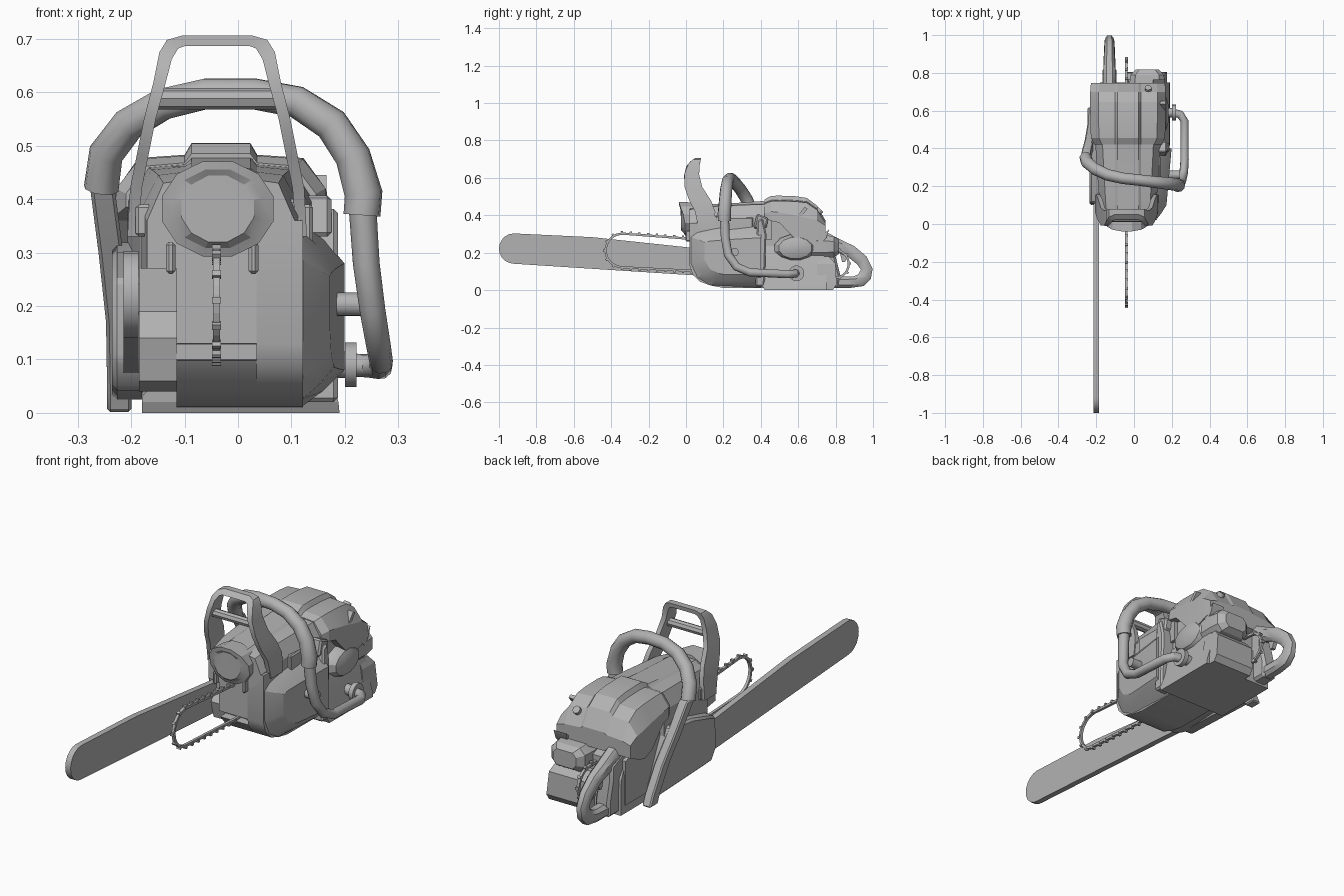
import bpy, bmesh, math
from mathutils import Vector, Matrix

cube = bpy.data.objects.get("Cube")
if cube:
    bpy.data.objects.remove(cube, do_unlink=True)

grey = bpy.data.materials.new("plain grey")
grey.use_nodes = True
grey.diffuse_color = (0.45, 0.45, 0.45, 1)
grey.node_tree.nodes["Principled BSDF"].inputs["Base Color"].default_value = (0.45, 0.45, 0.45, 1)


def finish(name, bm, bevel=0, angle=32):
    """Turn a bmesh into an object, smooth with sharp edges kept."""
    bmesh.ops.recalc_face_normals(bm, faces=bm.faces)
    if bevel:
        edges = [e for e in bm.edges if e.calc_face_angle(0) > 0.6]
        bmesh.ops.bevel(bm, geom=edges, offset=bevel, segments=1, affect='EDGES', clamp_overlap=True)
        bmesh.ops.recalc_face_normals(bm, faces=bm.faces)
    for f in bm.faces:
        f.smooth = True
    for e in bm.edges:
        e.smooth = e.calc_face_angle(0) < math.radians(angle)
    me = bpy.data.meshes.new(name)
    bm.to_mesh(me)
    bm.free()
    me.materials.append(grey)
    ob = bpy.data.objects.new(name, me)
    bpy.context.collection.objects.link(ob)


def loft(name, rings, bevel=0, angle=32):
    """Skin a series of rings with equal point counts and cap the ends."""
    bm = bmesh.new()
    vs = [[bm.verts.new(p) for p in r] for r in rings]
    n = len(vs[0])
    for a, b in zip(vs, vs[1:]):
        for k in range(n):
            bm.faces.new((a[k], a[(k + 1) % n], b[(k + 1) % n], b[k]))
    bm.faces.new(vs[0])
    bm.faces.new(vs[-1])
    finish(name, bm, bevel, angle)


def prism(name, yz, x0, x1, bevel=0):
    loft(name, [[(x, y, z) for y, z in yz] for x in (x0, x1)], bevel)


def box(name, x0, x1, y0, y1, z0, z1, bevel=0.006):
    prism(name, [(y0, z0), (y1, z0), (y1, z1), (y0, z1)], x0, x1, bevel)


def tube(name, path, radii, n=10):
    """Sweep a round section along a path without twist."""
    pts = [Vector(p) for p in path]
    tangents = [(pts[min(i + 1, len(pts) - 1)] - pts[max(i - 1, 0)]).normalized() for i in range(len(pts))]
    side = tangents[0].orthogonal().normalized()
    rings = []
    for i, p in enumerate(pts):
        if i:
            side = tangents[i - 1].rotation_difference(tangents[i]) @ side
        up = tangents[i].cross(side)
        rings.append([p + radii[i] * (side * math.cos(a) + up * math.sin(a))
                      for a in (2 * math.pi * k / n for k in range(n))])
    loft(name, rings, angle=40)


def disc(name, x0, x1, y, z, r):
    tube(name, [(x0, y, z), (x1, y, z)], [r, r], 16)


# Guide bar
arc = [math.radians(90 + 18 * i) for i in range(11)]
bar = [(-0.92 + 0.08 * math.cos(a), 0.222 + 0.081 * math.sin(a)) for a in arc]
prism("guide_bar", bar + [(0.42, 0.055), (0.42, 0.185), (-0.5, 0.283)], -0.214, -0.186)

# Saw chain loop with cutters
FRONT, REAR, R0, R1, N = Vector((0, -0.34, 0.212)), Vector((0, 0.795, 0.14)), 0.09, 0.075, 180
axis = (REAR - FRONT).normalized()
upn = Vector((0, -axis.z, axis.y))
half_turn = [math.pi * i / 12 for i in range(13)]
loop = [FRONT + R0 * (upn * math.cos(a) - axis * math.sin(a)) for a in half_turn]
loop += [REAR + R1 * (-upn * math.cos(a) + axis * math.sin(a)) for a in half_turn]
seg = [(loop[(i + 1) % len(loop)] - loop[i]).length for i in range(len(loop))]
total = sum(seg)


def along(d):
    d %= total
    for i, s in enumerate(seg):
        if d <= s:
            return loop[i].lerp(loop[(i + 1) % len(loop)], d / s)
        d -= s
    return loop[0]


chain = bmesh.new()
for i in range(N):
    a, b = along(total * i / N), along(total * (i + 1) / N)
    t = (b - a).normalized()
    out = Vector((0, t.z, -t.y))
    if out.dot(a - (FRONT + REAR) / 2) < 0:
        out = -out
    rot = Matrix((Vector((1, 0, 0)), t, out)).transposed().to_4x4()
    parts = [((a + b) / 2, (0.013, (b - a).length * 1.1, 0.012))]
    if i % 3 == 0:
        parts.append(((a + b) / 2 + out * 0.007, (0.017, 0.012, 0.014)))
    for c, size in parts:
        bmesh.ops.create_cube(chain, size=1, matrix=Matrix.Translation((-0.04, c.y, c.z)) @ rot @ Matrix.Diagonal((*size, 1)))
finish("saw_chain", chain)

# Crankcase: rounded front drum, notched in the middle
low = [(0.13, 0.025), (0.2, 0.012), (0.74, 0.008), (0.74, 0.25), (0.4, 0.36), (0.02, 0.36)]
drum = [(0.02, 0.13), (0.035, 0.085), (0.075, 0.045)]
notch = [(0.02, 0.13), (0.07, 0.128), (0.07, 0.1), (0.03, 0.098), (0.075, 0.045)]
prism("crankcase_middle", notch + low, -0.115, 0.035)
prism("crankcase_right", drum + low, 0.035, 0.122)
prism("crankcase_left", [(0.1, 0.19), (0.06, 0.14), (0.08, 0.06), (0.14, 0.04), (0.72, 0.04),
                         (0.72, 0.25), (0.4, 0.35), (0.1, 0.35)], -0.185, -0.115)

# Starter housing: sloping rim, outer face swelling towards the rear
outer = [(0.025, 0.285), (0.025, 0.14), (0.06, 0.065), (0.13, 0.025), (0.4, 0.012), (0.4, 0.36), (0.2, 0.34), (0.06, 0.31)]
inner = [(0.1, 0.255), (0.1, 0.16), (0.13, 0.11), (0.19, 0.085), (0.4, 0.08), (0.4, 0.28), (0.22, 0.27), (0.13, 0.262)]
mid = [(a[0] * 0.55 + b[0] * 0.45, a[1] * 0.55 + b[1] * 0.45) for a, b in zip(outer, inner)]
loft("starter_housing", [[(x + swell * y, y, z) for y, z in r] for x, swell, r in (
    (0.12, 0, outer), (0.143, 0.05, mid), (0.163, 0.09, inner))], angle=20)
prism("starter_rear_rib", [(0.37, 0.02), (0.42, 0.02), (0.43, 0.3), (0.41, 0.385), (0.38, 0.37)], 0.1, 0.187, 0.008)
box("air_vent", 0.1, 0.14, 0.2, 0.36, 0.31, 0.39)


# Upper shroud and top cover: cross-sections along the length
def section(y, w, zb, zm, zs, zt, cx=-0.032):
    half = [(w, zb), (w, zm), (0.78 * w, zs), (0.068, zs + 0.006), (0.055, zt)]
    return [(cx + x, y, z) for x, z in half] + [(cx - x, y, z) for x, z in reversed(half)]


loft("front_shroud", [section(*s) for s in (
    (0.02, 0.138, 0.27, 0.36, 0.43, 0.452), (0.1, 0.15, 0.27, 0.38, 0.445, 0.458),
    (0.3, 0.165, 0.27, 0.39, 0.455, 0.468), (0.46, 0.175, 0.27, 0.4, 0.46, 0.48))], angle=18)
loft("top_cover", [section(*s) for s in (
    (0.42, 0.178, 0.385, 0.41, 0.462, 0.485), (0.455, 0.196, 0.37, 0.42, 0.475, 0.504),
    (0.5, 0.198, 0.36, 0.415, 0.477, 0.505), (0.585, 0.2, 0.27, 0.4, 0.474, 0.502),
    (0.645, 0.2, 0.245, 0.385, 0.467, 0.493), (0.7, 0.2, 0.265, 0.375, 0.43, 0.452),
    (0.746, 0.196, 0.285, 0.345, 0.358, 0.372))], angle=18)
prism("cover_latch", [(0.59, 0.39), (0.605, 0.38), (0.65, 0.435), (0.635, 0.445)], 0.1, 0.166)
tube("cover_screw", [(0.075, 0.69, 0.4), (0.075, 0.722, 0.43)], [0.018, 0.018], 12)
prism("side_wedge", [(0.36, 0.33), (0.43, 0.33), (0.44, 0.385), (0.38, 0.41)], 0.1, 0.175, 0.008)

# Muffler nose, its rim leaning forward at the top
loft("muffler_nose", [[(-0.038 + rx * math.cos(a), y - lean * max(0, math.sin(a)), 0.382 + rz * math.sin(a))
                       for a in (2 * math.pi * (k + 0.5) / 12 for k in range(12))]
                      for y, rx, rz, lean in ((0.05, 0.105, 0.09, 0), (-0.006, 0.108, 0.092, 0.034),
                                              (-0.014, 0.088, 0.076, 0.024), (-0.028, 0.07, 0.064, 0))], angle=20)
for x in (-0.135, 0.02):
    box("bumper_spike", x, x + 0.018, -0.002, 0.06, 0.26, 0.32)


# Fuel tank flaring towards its foot, engine and intake at the rear
def flare(name, levels):
    loft(name, [[(x0, y0, z), (x1, y0, z), (x1, y1, z), (x0, y1, z)] for x0, x1, y0, y1, z in levels], angle=15)


flare("fuel_tank", ((-0.18, 0.19, 0.42, 0.75, 0), (-0.18, 0.188, 0.41, 0.75, 0.02), (-0.18, 0.165, 0.4, 0.75, 0.1),
                    (-0.18, 0.155, 0.4, 0.745, 0.17), (-0.17, 0.13, 0.42, 0.7, 0.235)))
flare("tank_rear", ((-0.04, 0.175, 0.7, 0.785, 0), (-0.04, 0.175, 0.7, 0.805, 0.03),
                    (-0.04, 0.165, 0.7, 0.8, 0.14), (-0.03, 0.15, 0.7, 0.765, 0.18)))
box("engine_block", -0.185, 0.125, 0.4, 0.69, 0.18, 0.4)
# squarish rounded section with eight corners
loft("intake_cover", [[(0.07 + w * u, y, 0.232 + h * v) for u, v in (
    (1, -0.5), (1, 0.5), (0.7, 1), (-0.7, 1), (-1, 0.5), (-1, -0.5), (-0.7, -1), (0.7, -1))]
    for y, w, h in ((0.6, 0.09, 0.06), (0.74, 0.095, 0.062), (0.79, 0.088, 0.056), (0.818, 0.06, 0.038))], angle=25)
loft("engine_bulge", [[(x, 0.585 + r * math.cos(a), 0.225 + 0.65 * r * math.sin(a))
                       for a in (math.pi * (k + 0.5) / 6 for k in range(12))]
                      for x, r in ((0.08, 0.115), (0.14, 0.115), (0.17, 0.09), (0.182, 0.05))])
prism("choke_lever", [(0.7, 0.27), (0.765, 0.325), (0.75, 0.28), (0.72, 0.25)], 0.1, 0.165)

# Clutch cover over the bar
cover = [(0.1, 0.1), (0.14, 0.042), (0.55, 0.025), (0.56, 0.06), (0.44, 0.32), (0.28, 0.3), (0.11, 0.25)]
prism("clutch_cover", cover, -0.236, -0.17, 0.01)

# Rear handle loop: chamfered section, narrowing towards the tip
handle = [((0.66, 0.345), (0.66, 0.25)), ((0.76, 0.305), (0.76, 0.22)), ((0.83, 0.268), (0.815, 0.2)),
          ((0.9, 0.235), (0.865, 0.178)), ((0.965, 0.18), (0.915, 0.138)), ((0.998, 0.115), (0.935, 0.11)),
          ((0.988, 0.06), (0.922, 0.085)), ((0.95, 0.022), (0.895, 0.073)), ((0.88, 0.012), (0.86, 0.073)),
          ((0.7, 0.012), (0.7, 0.073))]
rings = []
for i, ((yo, zo), (yi, zi)) in enumerate(handle):
    w = 0.036 - 0.013 * max(0, 1 - abs(i - 5) / 5)
    rings.append([(-0.13 + w * u, yo + (yi - yo) * v, zo + (zi - zo) * v) for u, v in (
        (-0.5, 0), (0.5, 0), (1, 0.25), (1, 0.75), (0.5, 1), (-0.5, 1), (-1, 0.75), (-1, 0.25))])
loft("rear_handle", rings, angle=40)
prism("handle_root", [(0.68, 0.01), (0.82, 0.01), (0.825, 0.08), (0.8, 0.18), (0.8, 0.25), (0.68, 0.3)], -0.168, -0.092, 0.012)
prism("trigger", [(0.82, 0.21), (0.87, 0.19), (0.85, 0.15), (0.835, 0.15)], -0.14, -0.12)

# Wrap-around front handle: thin lower tube, thick grip and rear-sloping strap
tube("front_handle_tube", [(0.2, 0.59, 0.09), (0.245, 0.58, 0.088), (0.267, 0.545, 0.085), (0.268, 0.34, 0.095),
                           (0.263, 0.27, 0.125), (0.252, 0.225, 0.19), (0.24, 0.21, 0.28), (0.232, 0.205, 0.4)],
     [0.022, 0.022, 0.022, 0.022, 0.023, 0.024, 0.025, 0.026])
tube("front_handle_grip", [(0.232, 0.205, 0.37), (0.235, 0.205, 0.41), (0.215, 0.21, 0.48), (0.175, 0.215, 0.54),
                           (0.11, 0.222, 0.582), (0.03, 0.232, 0.597), (-0.06, 0.242, 0.597), (-0.14, 0.26, 0.578),
                           (-0.205, 0.29, 0.54), (-0.247, 0.325, 0.485), (-0.256, 0.35, 0.42)],
     [0.035, 0.036, 0.034, 0.033, 0.031, 0.03, 0.03, 0.031, 0.032, 0.033, 0.033])
loft("front_handle_strap", [[(x - 0.023, y - 0.03, z), (x + 0.023, y - 0.03, z), (x + 0.023, y + 0.03, z), (x - 0.023, y + 0.03, z)]
                            for x, y, z in ((-0.255, 0.355, 0.43), (-0.238, 0.42, 0.3), (-0.224, 0.5, 0.17),
                                            (-0.222, 0.57, 0.05), (-0.222, 0.59, 0.002))], 0.006)
disc("handle_flange", 0.2, 0.222, 0.59, 0.09, 0.042)
disc("handle_bolt", 0.15, 0.205, 0.59, 0.09, 0.025)
disc("handle_standoff", 0.17, 0.24, 0.26, 0.203, 0.022)

# Front hand guard: frame whose depth follows height
DEPTH = [(0.3, 0.07, 0.15), (0.4, 0.06, 0.16), (0.46, 0.025, 0.15), (0.52, 0.0, 0.1),
         (0.59, -0.016, 0.07), (0.66, 0.0, 0.07), (0.69, 0.025, 0.078), (0.71, 0.055, 0.08)]


def depth(z):
    for a, b in zip(DEPTH, DEPTH[1:]):
        if z <= b[0]:
            f = (z - a[0]) / (b[0] - a[0])
            return a[1] + f * (b[1] - a[1]), a[2] + f * (b[2] - a[2])


frame = [(-0.207, 0.33, -0.187, 0.33), (-0.202, 0.42, -0.18, 0.42), (-0.19, 0.48, -0.168, 0.48),
         (-0.176, 0.55, -0.154, 0.55), (-0.158, 0.62, -0.136, 0.615), (-0.147, 0.675, -0.124, 0.662),
         (-0.133, 0.698, -0.112, 0.682), (-0.105, 0.706, -0.098, 0.687)]
mirrored = [(-0.078 - a, b, -0.078 - c, d) for a, b, c, d in reversed(frame)]
rings = []
for xo, zo, xi, zi in frame + mirrored:
    (o0, o1), (i0, i1) = depth(zo), depth(zi)
    rings.append([(xo, o0, zo), (xo, o1, zo), (xi, i1, zi), (xi, i0, zi)])
loft("hand_guard", rings)
tube("guard_crossbar", [(-0.155, 0.03, 0.588), (0.078, 0.03, 0.588)], [0.02, 0.02], 8)
box("guard_pivot_left", -0.192, -0.15, 0.05, 0.17, 0.33, 0.39)
box("guard_pivot_right", 0.08, 0.122, 0.06, 0.17, 0.33, 0.4)
